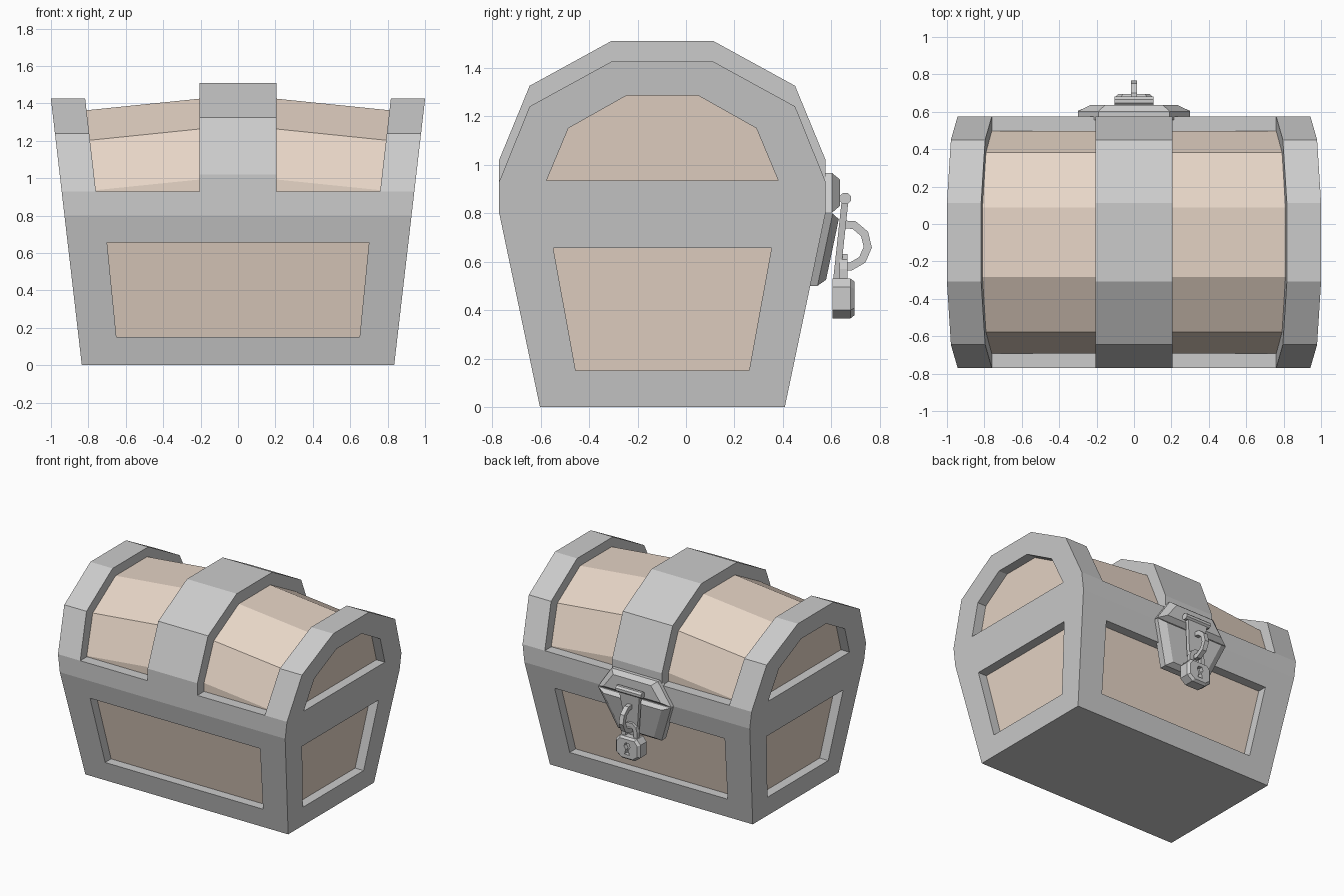
import bpy, bmesh, math
from mathutils import Vector

if "Cube" in bpy.data.objects:
    bpy.data.objects.remove(bpy.data.objects["Cube"])

YC = -0.0975          # chest body centre in y
DEPTH = 0.07          # panel recess depth

wood = bpy.data.materials.new("wood")
wood.diffuse_color = (0.8, 0.67, 0.57, 1)
wood.use_nodes = True
wood.node_tree.nodes["Principled BSDF"].inputs["Base Color"].default_value = wood.diffuse_color


def solid(name, faces, mat=None):
    """Flat-shaded object from a list of polygons given as points."""
    bm = bmesh.new()
    for f in faces:
        bm.faces.new([bm.verts.new(p) for p in f])
    bmesh.ops.remove_doubles(bm, verts=bm.verts[:], dist=1e-5)
    bmesh.ops.recalc_face_normals(bm, faces=bm.faces[:])
    me = bpy.data.meshes.new(name)
    bm.to_mesh(me)
    bm.free()
    ob = bpy.data.objects.new(name, me)
    bpy.context.collection.objects.link(ob)
    if mat:
        me.materials.append(mat)
    return ob


def bridge(a, b):
    n = len(a)
    return [[a[i], a[(i + 1) % n], b[(i + 1) % n], b[i]] for i in range(n)]


def loft(rings, start=True, end=True):
    faces = [f for a, b in zip(rings, rings[1:]) for f in bridge(a, b)]
    return faces + ([rings[0]] if start else []) + ([rings[-1]] if end else [])


def shift(ring, off):
    return [Vector(p) + Vector(off) for p in ring]


def framed(outer, inner, off):
    """Face with a recessed opening."""
    floor = shift(inner, off)
    return bridge(outer, inner) + bridge(inner, floor) + [floor]


def sym(pts):
    """Mirror a half profile (bottom to top) into a closed ring."""
    return pts + [(-a, z) for a, z in reversed(pts)]


def half_x(z):
    return 0.835 + 0.116 * z


def half_y(z):
    return 0.505 + 0.21 * min(z, 0.8)


def on_end(s, pts):
    return [Vector((s * half_x(z), YC + y, z)) for y, z in sym(pts)]


def on_long(s, pts):
    return [Vector((x, YC + s * half_y(z), z)) for x, z in sym(pts)]


def wood_panel(name, ring, off):
    d = Vector(off)
    solid(name, loft([shift(ring, d), shift(ring, d * 1.4)]), wood)


# Chest body: tapered box, rim and four recessed panels
levels = [[Vector((sx * half_x(z), YC + sy * half_y(z), z))
           for sx, sy in ((1, 1), (-1, 1), (-1, -1), (1, -1))] for z in (0, 0.8, 0.93)]
body = loft(levels[1:], start=False) + [levels[0]]
for s, long_name, end_name in ((-1, "front", "left"), (1, "back", "right")):
    outer = on_long(s, [(half_x(0), 0), (half_x(0.8), 0.8)])
    inner = on_long(s, [(0.65, 0.15), (0.70, 0.655)])
    off = Vector((0, -s * DEPTH, 0))
    body += framed(outer, inner, off * 1.2)
    wood_panel(long_name + "_panel", inner, off)

    outer = on_end(s, [(half_y(0), 0), (half_y(0.8), 0.8)])
    inner = on_end(s, [(0.3575, 0.15), (0.45, 0.655)])
    off = Vector((-s * DEPTH, 0, 0))
    body += framed(outer, inner, off * 1.2)
    wood_panel(end_name + "_panel", inner, off)

    # Lid end bands with recessed arched panels
    arch = on_end(s, [(0.673, 0.93), (0.5475, 1.24), (0.21, 1.425)])
    inner = on_end(s, [(0.4775, 0.935), (0.3875, 1.15), (0.1475, 1.285)])
    back = shift(arch, (-s * 0.183, 0, 0))
    solid(end_name + "_lid_band",
          framed(arch, inner, off * 1.2) + bridge(arch, back) + [back])
    wood_panel(end_name + "_lid_panel", inner, off)
solid("chest_body", body)

# Wooden lid, sagging towards both ends
rings = []
for x, d in ((-0.81, 0.001), (-0.205, 0.063), (0.205, 0.063), (0.81, 0.001)):
    prof = sym([(0.595, 0.93), (0.595, 0.93 + d), (0.48, 1.2 + d), (0.185, 1.362 + d)])
    rings.append([(x, YC + y, z) for y, z in prof])
solid("lid_wood", loft(rings), wood)

# Middle lid band
prof = sym([(0.673, 0.93), (0.673, 1.02), (0.5475, 1.325), (0.21, 1.51)])
solid("middle_lid_band", loft([[(x, YC + y, z) for y, z in prof] for x in (-0.205, 0.205)]))


# Bevelled lock plates on the back
def plate(name, base, face, mid_h, top_h):
    def ring(pts, h):
        return [(x, YC + half_y(z) + h, z) for x, z in sym(pts)]
    solid(name, loft([ring(base, -0.02), ring(base, mid_h), ring(face, top_h)]))


plate("upper_lock_plate", [(0.3, 0.802), (0.19, 0.965)], [(0.235, 0.83), (0.155, 0.938)], 0.027, 0.06)
plate("lower_lock_plate", [(0.18, 0.5), (0.3, 0.798)], [(0.14, 0.525), (0.24, 0.775)], 0.03, 0.06)

# Hasp: hinge pin and tapered strap
pin = [(0.657 + 0.026 * math.cos(a), 0.86 + 0.024 * math.sin(a))
       for a in (math.radians(45 * i + 22.5) for i in range(8))]
solid("hasp_hinge", loft([[(x, y, z) for y, z in pin] for x in (-0.105, 0.105)]))
solid("hasp_strap", loft([
    [(-w, y, z), (w, y, z), (w, y + 0.028, z), (-w, y + 0.028, z)]
    for w, y, z in ((0.085, 0.643, 0.86), (0.04, 0.607, 0.525))]))


# Bent square bars: staple ring and padlock shackle
def bent_bar(name, path, t, place):
    rings = []
    for u, v, a in path:
        c, s = math.cos(a) * t, math.sin(a) * t
        rings.append([place(u + k * c, v + k * s, w) for k, w in ((-1, -t), (1, -t), (1, t), (-1, t))])
    solid(name, loft(rings))


def arc(r, a0, a1, n):
    angles = [math.radians(a0 + (a1 - a0) * i / n) for i in range(n + 1)]
    return [(r * math.cos(a), r * math.sin(a), a) for a in angles]


bent_bar("staple_ring", arc(0.09, 105, -115, 6), 0.017,
         lambda u, v, w: (w, 0.66 + u, 0.667 + v))
bent_bar("padlock_shackle",
         [(0.048, -0.06, 0)] + arc(0.048, 0, 180, 5) + [(-0.048, -0.06, math.pi)], 0.016,
         lambda u, v, w: (u, 0.65 + w, 0.57 + v))

# Padlock body with recessed keyhole
lock = sym([(0.055, 0.365), (0.1, 0.4), (0.1, 0.495), (0.07, 0.53)])
hole = sym([(0.02, 0.405), (0.01, 0.44), (0.025, 0.465), (0.015, 0.49)])


def lock_ring(pts, y, k=1.0):
    return [Vector((x * k, y, 0.45 + (z - 0.45) * k)) for x, z in pts]


face = lock_ring(lock, 0.695, 0.84)
solid("padlock_body",
      loft([lock_ring(lock, 0.605), lock_ring(lock, 0.678), face], end=False)
      + framed(face, lock_ring(hole, 0.695), (0, -0.03, 0)))
